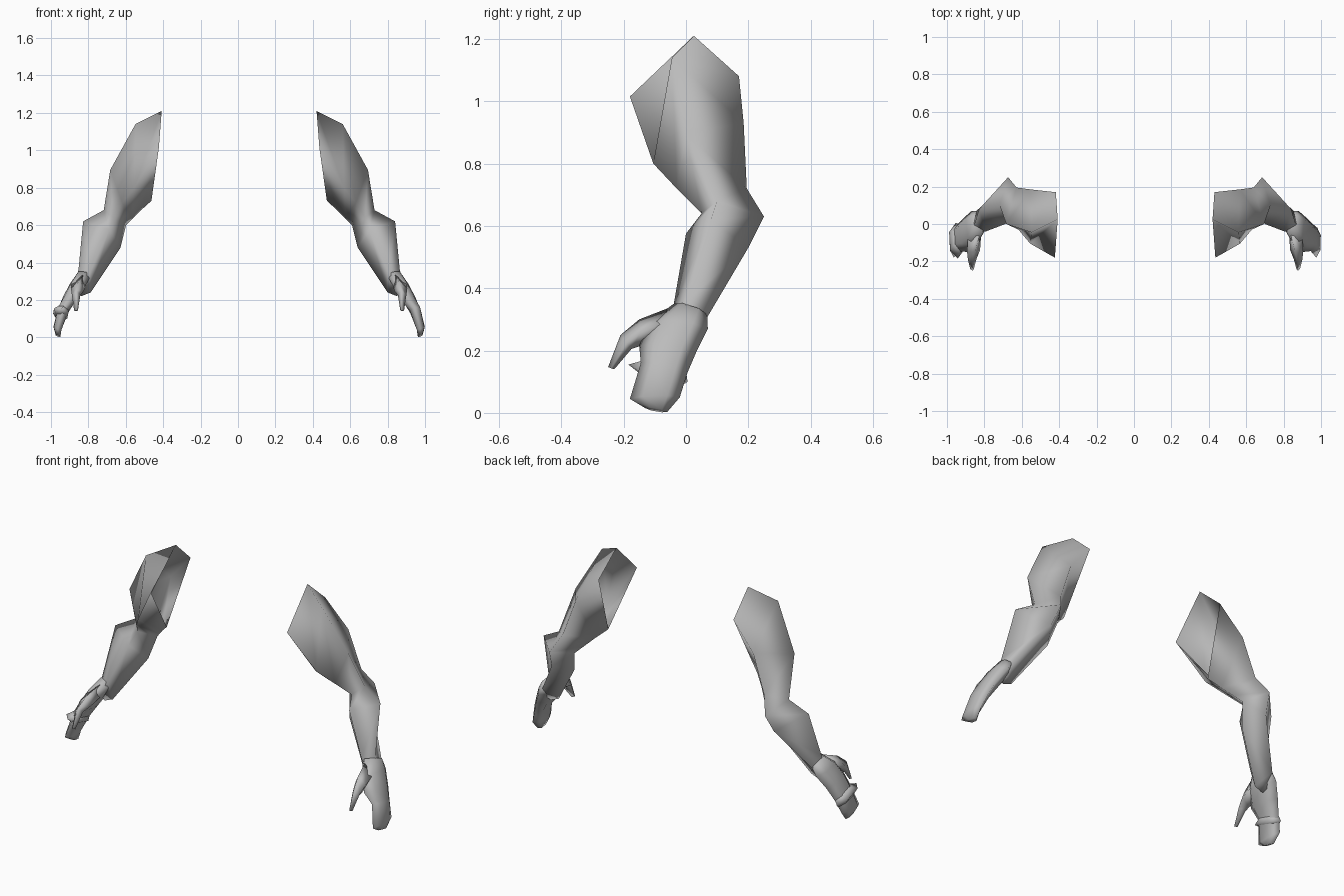
import bpy, bmesh
from mathutils import Vector

if "Cube" in bpy.data.objects:
    bpy.data.objects.remove(bpy.data.objects["Cube"])

skin = bpy.data.materials.new("plain grey")
skin.diffuse_color = (0.5, 0.5, 0.5, 1)
skin.use_nodes = True
skin.node_tree.nodes["Principled BSDF"].inputs["Base Color"].default_value = skin.diffuse_color


def loft(name, rings, side, cap_start=True, cap_end=True):
    """Skin a list of rings; side = -1 gives the mirrored arm."""
    bm = bmesh.new()
    loops = []
    for ring in rings:
        loops.append([bm.verts.new((p[0] if side > 0 else 0.012 - p[0], p[1], p[2]))
                      for p in ring])
    n = len(loops[0])
    for a, b in zip(loops, loops[1:]):
        for i in range(n):
            j = (i + 1) % n
            bm.faces.new((a[i], a[j], b[j], b[i]))
    if cap_start:
        bm.faces.new(loops[0])
    if cap_end:
        bm.faces.new(loops[-1])
    bmesh.ops.recalc_face_normals(bm, faces=bm.faces)
    # an open sleeve is checked on its first face: it must look away from the ring centre
    f = bm.faces[:][0] if bm.faces else None
    if f:
        centre = sum((v.co for l in loops[:2] for v in l), Vector()) / (2 * n)
        if f.normal.dot(f.calc_center_median() - centre) < 0:
            bmesh.ops.reverse_faces(bm, faces=bm.faces)
    for f in bm.faces:
        f.smooth = True
    me = bpy.data.meshes.new(name)
    bm.to_mesh(me)
    bm.free()
    me.materials.append(skin)
    ob = bpy.data.objects.new(name, me)
    bpy.context.collection.objects.link(ob)
    return ob


def flat_ring(front, back, t):
    """Six-sided flattened ring from a front edge to a back edge, half thickness t."""
    f, b, x = Vector(front), Vector(back), Vector((t, 0, t * 0.35))
    p, q = f.lerp(b, 0.25), f.lerp(b, 0.75)
    return [f, p + x, q + x, b, q - x, p - x]


# Arm rings from shoulder to wrist: top/outer, front, inner, back
arm = [
    [(.42, .025, 1.21), (.435, -.18, 1.015), (.475, .02, .73), (.43, .17, 1.08)],
    [(.56, -.045, 1.14), (.567, -.105, .80), (.53, .06, .68), (.565, .185, .93)],
    [(.695, .0, .895), (.63, -.03, .72), (.575, .10, .635), (.64, .195, .72)],
    [(.73, .10, .68), (.68, .05, .64), (.61, .13, .60), (.685, .25, .63)],
    [(.84, .08, .62), (.70, .0, .575), (.64, .09, .48), (.705, .20, .53)],
    [(.865, .0, .36), (.805, -.04, .345), (.80, .0, .24), (.855, .07, .31)],
    [(.89, .0, .28), (.86, -.05, .28), (.85, .0, .22), (.875, .04, .26)],
]

# Mitten-like hand from wrist to finger tips
hand = [
    flat_ring((.825, -.04, .35), (.85, .068, .315), .033),
    flat_ring((.86, -.12, .29), (.88, .07, .27), .035),
    flat_ring((.90, -.15, .215), (.92, .035, .20), .033),
    flat_ring((.945, -.145, .16), (.95, .005, .13), .027),
    flat_ring((.975, -.18, .045), (.98, -.02, .05), .02),
    flat_ring((.972, -.13, .015), (.975, -.06, .003), .012),
]

# Thumb rings: upper, outer, lower, inner
thumb = [
    [(.84, -.06, .335), (.90, -.07, .29), (.875, -.08, .23), (.83, -.07, .27)],
    [(.86, -.15, .30), (.905, -.145, .26), (.885, -.145, .215), (.835, -.14, .25)],
    [(.875, -.21, .25), (.90, -.19, .225), (.885, -.175, .205), (.855, -.19, .225)],
    [(.875, -.25, .147), (.888, -.24, .143), (.88, -.23, .14), (.868, -.24, .143)],
]

# Flared knuckle band, worn on one hand only
band = [
    flat_ring((.94, -.13, .17), (.95, .0, .135), .026),
    flat_ring((.955, -.185, .155), (.965, .005, .10), .038),
    flat_ring((.962, -.14, .12), (.967, -.01, .09), .022),
]

for side, label in ((1, "right"), (-1, "left")):
    loft(label + "_arm", arm, side, cap_start=False)
    loft(label + "_hand", hand, side)
    loft(label + "_thumb", thumb, side)
loft("knuckle_band", band, -1)
